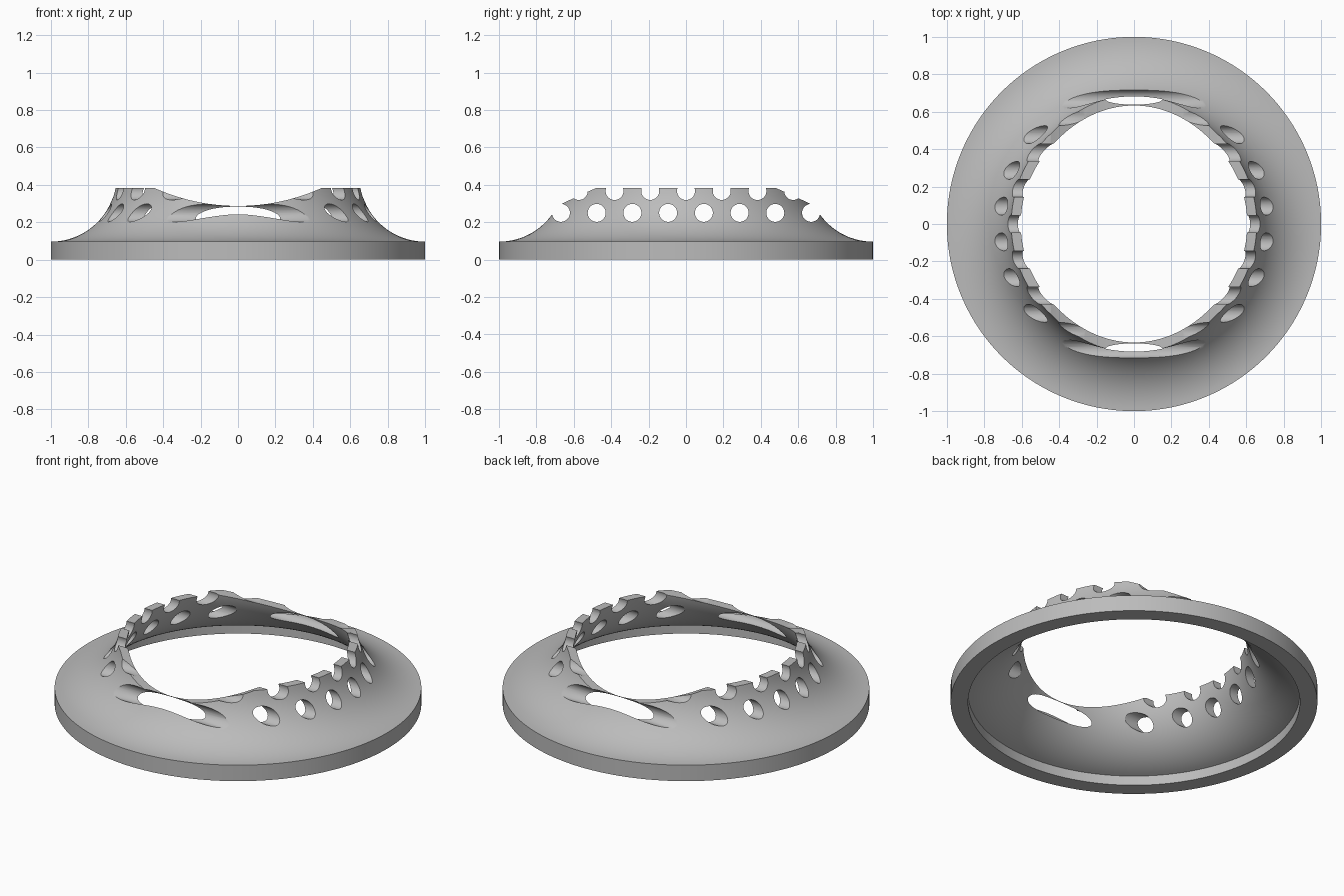
import bpy, bmesh
from math import sqrt, pi, radians, cos, sin, asin
from mathutils import Matrix

cube = bpy.data.objects.get("Cube")
if cube:
    bpy.data.objects.remove(cube)

TOP = 0.382            # height of the collar
ARC_Z = 0.446          # centre height of the flare arcs, at radius 1
R_OUT, R_IN = 0.35, 0.40
HOLE_R, PITCH = 0.048, 0.191

grey = bpy.data.materials.new("plain grey")
grey.use_nodes = True
grey.diffuse_color = (0.5, 0.5, 0.5, 1)
grey.node_tree.nodes["Principled BSDF"].inputs["Base Color"].default_value = (0.5, 0.5, 0.5, 1)


def make_object(name, bm):
    bmesh.ops.recalc_face_normals(bm, faces=bm.faces)
    mesh = bpy.data.meshes.new(name)
    bm.to_mesh(mesh)
    bm.free()
    mesh.materials.append(grey)
    obj = bpy.data.objects.new(name, mesh)
    bpy.context.collection.objects.link(obj)
    return obj


def flare(radius, start_r, steps=20):
    """Concave quarter arc from the base rim up to the collar top."""
    a0 = asin((1 - start_r) / radius)
    a1 = pi / 2 - asin((ARC_Z - TOP) / radius)
    angles = [a0 + (a1 - a0) * i / steps for i in range(steps + 1)]
    return [(1 - radius * sin(a), ARC_Z - radius * cos(a)) for a in angles]


def add_cylinder(bm, radius, depth, axis, centre, segments):
    matrix = Matrix.Translation(centre) @ Matrix.Rotation(pi / 2, 4, axis)
    bmesh.ops.create_cone(bm, cap_ends=True, segments=segments, radius1=radius,
                          radius2=radius, depth=depth, matrix=matrix)


# Flared ring: turned profile with a flat base rim
profile = [(0.905, 0), (1, 0)] + flare(R_OUT, 1) + flare(R_IN, 0.905)[::-1]
bm = bmesh.new()
verts = [bm.verts.new((r, 0, z)) for r, z in profile]
edges = [bm.edges.new((v, verts[i - 1])) for i, v in enumerate(verts)]
bmesh.ops.spin(bm, geom=verts + edges, cent=(0, 0, 0), axis=(0, 0, 1),
               angle=2 * pi, steps=160)
bmesh.ops.remove_doubles(bm, verts=bm.verts, dist=0.0001)
ring = make_object("flared_ring", bm)

# Saddle dip across the front and back of the collar
bm = bmesh.new()
add_cylinder(bm, 1.09, 3, 'X', (0, 0, 0.287 + 1.09), 256)
saddle = make_object("saddle_cutter", bm)

# Straight side-to-side drillings: a lower row of holes, an upper row of notches
bm = bmesh.new()
for i in range(8):
    add_cylinder(bm, HOLE_R, 3, 'Y', (0, (i - 3.5) * PITCH, 0.25), 40)
for i in range(7):
    add_cylinder(bm, HOLE_R, 3, 'Y', (0, (i - 3) * PITCH, 0.367), 40)
holes = make_object("hole_cutter", bm)

bpy.context.view_layer.objects.active = ring
for cutter in (saddle, holes):
    cutter.hide_render = True
    mod = ring.modifiers.new(cutter.name, 'BOOLEAN')
    mod.operation = 'DIFFERENCE'
    mod.solver = 'EXACT'
    mod.object = cutter
    bpy.ops.object.modifier_apply(modifier=mod.name)
    bpy.data.objects.remove(cutter)

bpy.ops.object.select_all(action='DESELECT')
ring.select_set(True)
bpy.ops.object.shade_smooth_by_angle(angle=radians(30))
